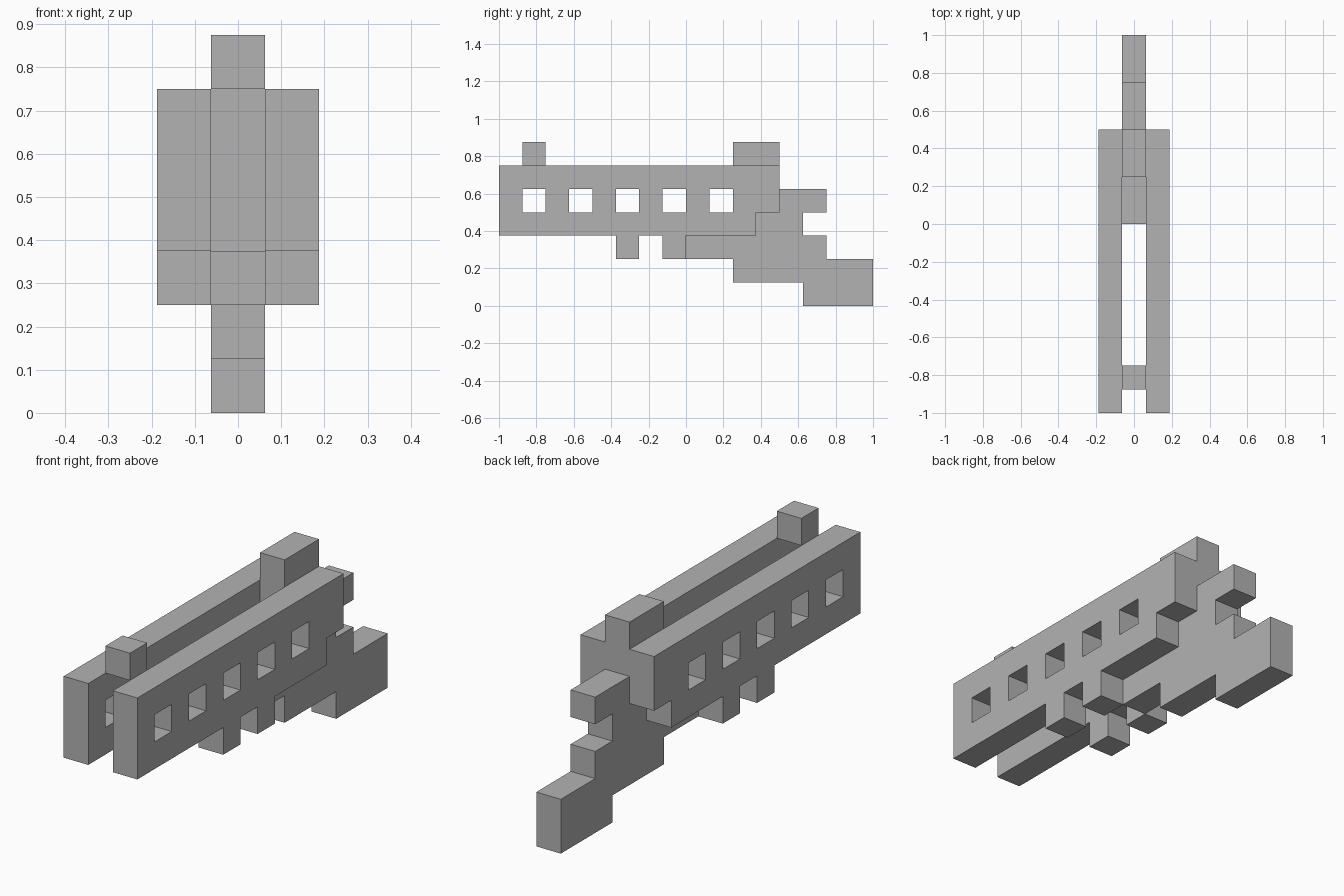
import bpy
import bmesh
from mathutils import Vector

cube = bpy.data.objects.get("Cube")
if cube:
    bpy.data.objects.remove(cube, do_unlink=True)

U = 0.125  # one block

grey = bpy.data.materials.new("plain grey")
grey.use_nodes = True
colour = (0.45, 0.45, 0.45, 1)
grey.diffuse_color = colour
grey.node_tree.nodes["Principled BSDF"].inputs["Base Color"].default_value = colour


def plate(name, outline, x0, x1, holes=()):
    """Extrude a (y, z) block outline from x0 to x1, with square holes."""
    bm = bmesh.new()
    edges = []
    loops = [outline] + [[(y, z), (y, z + 1), (y + 1, z + 1), (y + 1, z)] for y, z in holes]
    for loop in loops:
        verts = [bm.verts.new((x0 * U, y * U, z * U)) for y, z in loop]
        edges += [bm.edges.new((a, b)) for a, b in zip(verts, verts[1:] + verts[:1])]
    bmesh.ops.triangle_fill(bm, edges=edges, use_beauty=True, normal=Vector((-1, 0, 0)))
    faces = bm.faces[:]
    moved = bmesh.ops.extrude_face_region(bm, geom=faces, use_keep_orig=True)["geom"]
    bmesh.ops.translate(bm, vec=((x1 - x0) * U, 0, 0),
                        verts=[g for g in moved if isinstance(g, bmesh.types.BMVert)])
    bmesh.ops.recalc_face_normals(bm, faces=bm.faces[:])
    bmesh.ops.dissolve_limit(bm, angle_limit=0.01, verts=bm.verts[:], edges=bm.edges[:])
    mesh = bpy.data.meshes.new(name)
    bm.to_mesh(mesh)
    bm.free()
    mesh.materials.append(grey)
    obj = bpy.data.objects.new(name, mesh)
    bpy.context.collection.objects.link(obj)
    return obj


# Side panels with windows and two lower lugs
panel = [(-8, 6), (4, 6), (4, 4), (3, 4), (3, 3), (0, 3), (0, 2), (-1, 2), (-1, 3),
         (-2, 3), (-2, 2), (-3, 2), (-3, 3), (-8, 3)]
windows = [(y, 4) for y in range(-7, 2, 2)]
for name, x in (("right_panel", -1.5), ("left_panel", 0.5)):
    plate(name, panel, x, x + 1, windows)

# Central body, stepping down to the rear grip
body = [(2, 7), (4, 7), (4, 5), (6, 5), (6, 4), (5, 4), (5, 3), (6, 3), (6, 2), (8, 2),
        (8, 0), (5, 0), (5, 1), (2, 1), (2, 2), (0, 2), (0, 3), (2, 3)]
plate("central_body", body, -0.5, 0.5)

# Small block on top at the front
plate("front_block", [(-7, 6), (-6, 6), (-6, 7), (-7, 7)], -0.5, 0.5)
